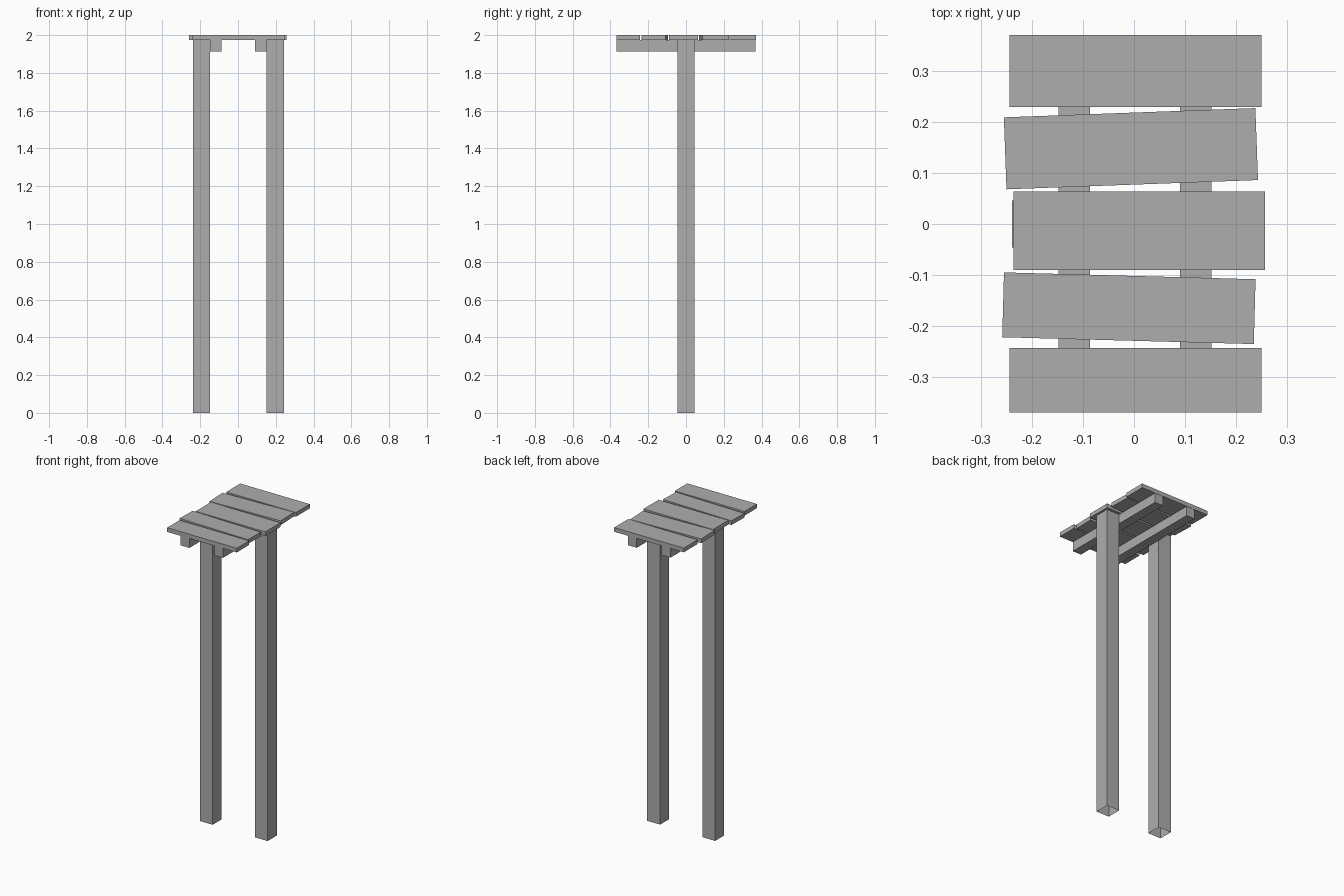
import bpy, bmesh, math

if "Cube" in bpy.data.objects:
    bpy.data.objects.remove(bpy.data.objects["Cube"], do_unlink=True)

# Single plain grey for the whole model
GREY = (0.42, 0.42, 0.42, 1)
mat = bpy.data.materials.new("plain grey")
mat.use_nodes = True
mat.diffuse_color = GREY
bsdf = mat.node_tree.nodes["Principled BSDF"]
bsdf.inputs["Base Color"].default_value = GREY
bsdf.inputs["Roughness"].default_value = 0.8


def box(name, center, size, angle=0, open_bottom=False):
    bm = bmesh.new()
    bmesh.ops.create_cube(bm, size=1)
    bmesh.ops.scale(bm, vec=size, verts=bm.verts)
    if open_bottom:
        bottom = [f for f in bm.faces if f.normal.z < -0.5]
        bmesh.ops.delete(bm, geom=bottom, context="FACES_ONLY")
    mesh = bpy.data.meshes.new(name)
    bm.to_mesh(mesh)
    bm.free()
    mesh.materials.append(mat)
    obj = bpy.data.objects.new(name, mesh)
    obj.location = center
    obj.rotation_euler.z = math.radians(angle)
    bpy.context.collection.objects.link(obj)
    return obj


PLANK_BOTTOM = 1.973
BEAM_BOTTOM = 1.912

# Posts (hollow underneath) and the beams bolted to their inner faces
for side, sign in (("left", 1), ("right", -1)):
    box(side + "_post", (0.002 + sign * 0.195, 0, PLANK_BOTTOM / 2),
        (0.091, 0.092, PLANK_BOTTOM), open_bottom=True)
    box(side + "_beam", (0.002 + sign * 0.119, 0, (PLANK_BOTTOM + BEAM_BOTTOM) / 2),
        (0.061, 0.738, PLANK_BOTTOM - BEAM_BOTTOM))

# Top planks, front to back: x, y, width, turn in degrees
planks = [
    (0.003, -0.306, 0.126, 0),
    (-0.010, -0.165, 0.127, -1.55),
    (0.010, -0.013, 0.154, 0),
    (-0.006, 0.1475, 0.141, 2.1),
    (0.003, 0.300, 0.141, 0),
]
for i, (x, y, width, angle) in enumerate(planks, 1):
    box(f"plank_{i}", (x, y, (2 + PLANK_BOTTOM) / 2),
        (0.493, width, 2 - PLANK_BOTTOM), angle)
